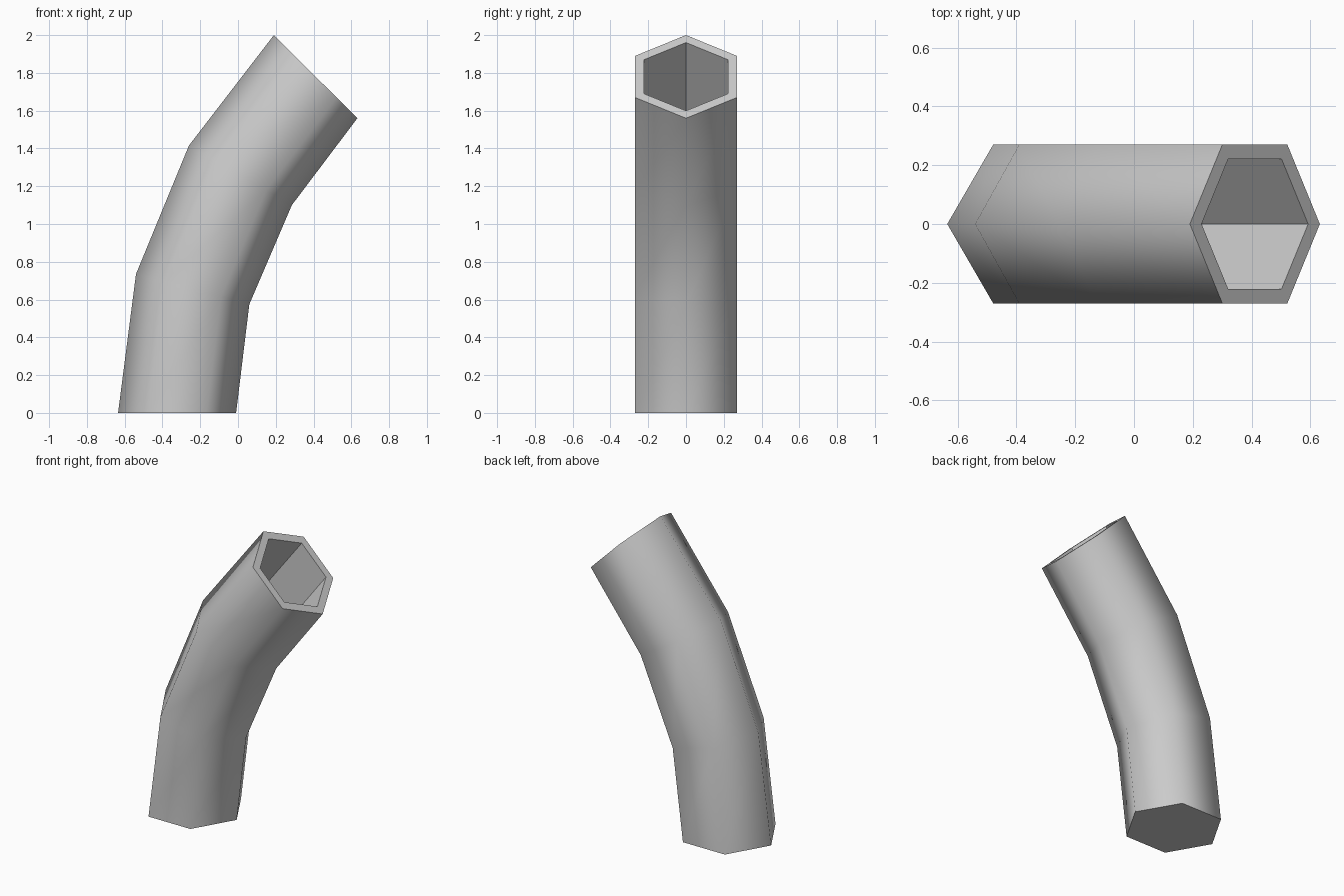
import bpy
import bmesh
from mathutils import Vector

cube = bpy.data.objects.get("Cube")
if cube:
    bpy.data.objects.remove(cube, do_unlink=True)

SIDES = [(-1, 0), (-0.5, -1), (0.5, -1), (1, 0), (0.5, 1), (-0.5, 1)]
HALF_DEPTH = 0.27
BORE = 0.82

# Outer and inner bend points of each section, as (x, z)
SECTIONS = [
    ((-0.635, 0.0), (-0.01, 0.0)),
    ((-0.54, 0.735), (0.06, 0.575)),
    ((-0.26, 1.415), (0.285, 1.10)),
    ((0.19, 2.0), (0.632, 1.56)),
]

grey = bpy.data.materials.new("light_grey")
grey.use_nodes = True
color = (0.6, 0.6, 0.6, 1)
grey.diffuse_color = color
grey.node_tree.nodes["Principled BSDF"].inputs["Base Color"].default_value = color

bm = bmesh.new()


def add_ring(section, scale, lift=0.0):
    a, b = (Vector((x, 0, z + lift)) for x, z in section)
    centre, half = (a + b) / 2, (b - a) / 2 * scale
    return [bm.verts.new(centre + half * u + Vector((0, HALF_DEPTH * scale * v, 0)))
            for u, v in SIDES]


def bridge(low, high, smooth):
    n = len(low)
    for i in range(n):
        j = (i + 1) % n
        face = bm.faces.new((low[i], low[j], high[j], high[i]))
        face.smooth = smooth


# Smooth outer wall, flat rim, faceted bore and its floor
outer = [add_ring(s, 1) for s in SECTIONS]
inner = [add_ring(s, BORE, 0.06 if i == 0 else 0) for i, s in enumerate(SECTIONS)]
for low, high in zip(outer, outer[1:]):
    bridge(low, high, True)
bridge(outer[-1], inner[-1], False)
for low, high in zip(inner, inner[1:]):
    bridge(high, low, False)
bm.faces.new(outer[0][::-1])
bm.faces.new(inner[0])

# Keep the end edges crisp
for edge in bm.edges:
    if any(not f.smooth for f in edge.link_faces):
        edge.smooth = False
bmesh.ops.recalc_face_normals(bm, faces=bm.faces)

mesh = bpy.data.meshes.new("bent_pipe")
bm.to_mesh(mesh)
bm.free()
mesh.materials.append(grey)
bpy.context.collection.objects.link(bpy.data.objects.new("bent_pipe", mesh))
